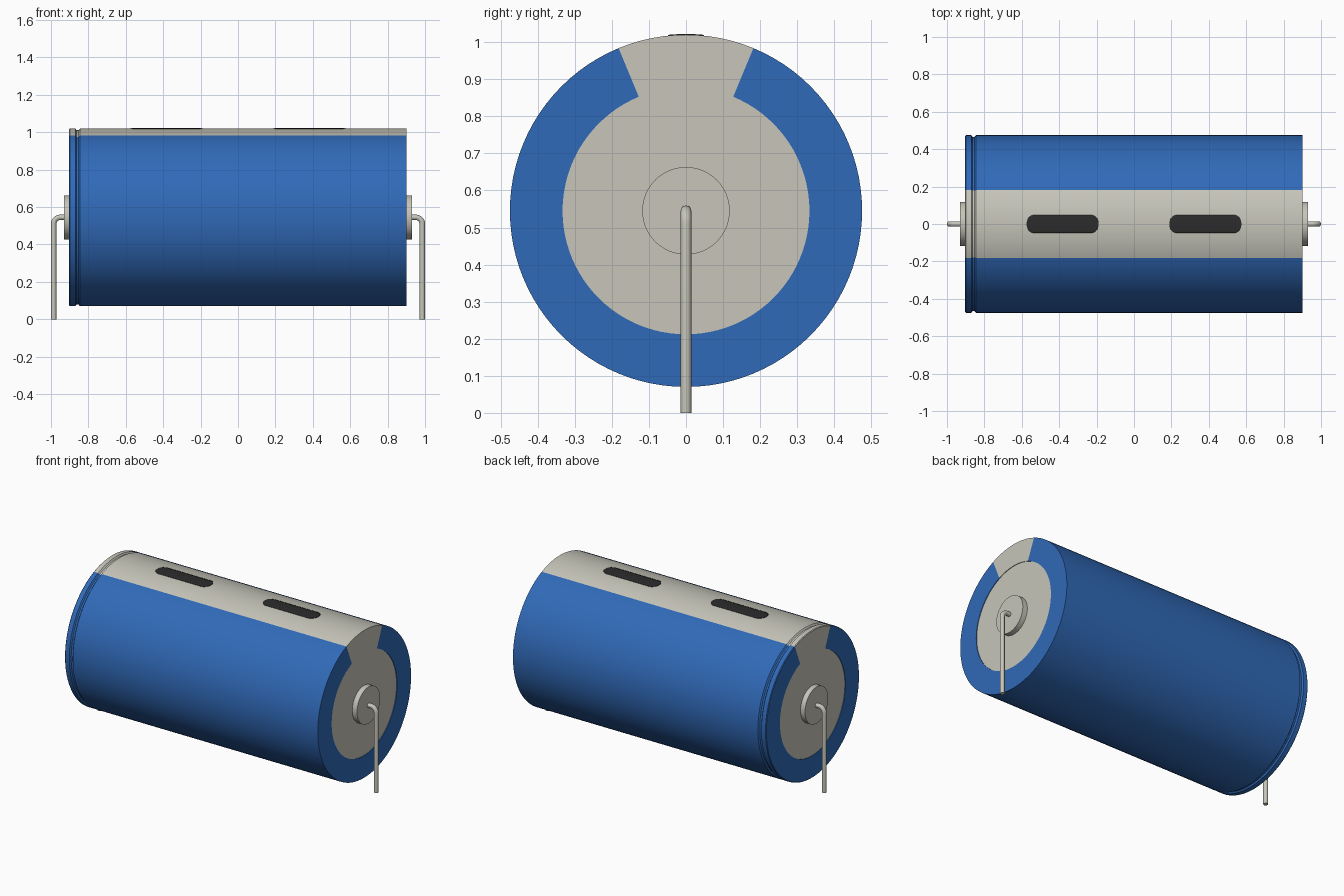
import bpy, bmesh
from math import sin, cos, pi, asin, sqrt, radians

if "Cube" in bpy.data.objects:
    bpy.data.objects.remove(bpy.data.objects["Cube"])

AXIS_Z, R, DISC_R = 0.545, 0.475, 0.333
SEGS = 96
STRIPE = radians(22.5)


def material(name, rgb):
    m = bpy.data.materials.new(name)
    m.use_nodes = True
    m.diffuse_color = (*rgb, 1)
    m.node_tree.nodes["Principled BSDF"].inputs["Base Color"].default_value = (*rgb, 1)
    return m


blue = material("blue sleeve", (0.03, 0.143, 0.48))
grey = material("warm grey", (0.57, 0.56, 0.49))
dark = material("dark marking", (0.025, 0.025, 0.025))


def finish(name, bm, mats):
    bmesh.ops.recalc_face_normals(bm, faces=bm.faces)
    mesh = bpy.data.meshes.new(name)
    bm.to_mesh(mesh)
    bm.free()
    for m in mats:
        mesh.materials.append(m)
    mesh.shade_smooth()
    mesh.set_sharp_from_angle(angle=radians(30))
    ob = bpy.data.objects.new(name, mesh)
    bpy.context.collection.objects.link(ob)
    return ob


def lathe(name, profile, mats, segs=SEGS, paint=None):
    """Spin (x, radius) points about the long axis; paint(angle, ring) picks the colour."""
    bm = bmesh.new()
    rings = [[bm.verts.new((x, r * sin(2 * pi * k / segs), AXIS_Z + r * cos(2 * pi * k / segs)))
              for k in range(segs)] for x, r in profile]
    for i, (a, b) in enumerate(zip(rings, rings[1:])):
        for k in range(segs):
            n = (k + 1) % segs
            f = bm.faces.new((a[k], a[n], b[n], b[k]))
            if paint:
                angle = 2 * pi * (k + 0.5) / segs
                f.material_index = paint(min(angle, 2 * pi - angle), i)
    for ring in (rings[0], rings[-1]):
        bm.faces.new(ring).material_index = len(mats) - 1
    return finish(name, bm, mats)


# Sleeved can: recessed end discs, crimp groove near one end, grey stripe on top
can = [(-0.899, DISC_R), (-0.903, DISC_R), (-0.903, 0.471), (-0.899, R),
       (-0.870, R), (-0.863, 0.466), (-0.852, 0.466), (-0.845, R),
       (0.901, R), (0.901, DISC_R), (0.897, DISC_R)]
lathe("can_body", can, [blue, grey], paint=lambda a, ring: int(a < STRIPE))

# End bosses and bent leads
for side, label in ((-1, "right"), (1, "left")):
    lathe(label + "_boss", [(side * 0.89, 0.118), (side * 0.931, 0.118)], [grey], 64)

    wire, bend = 0.0145, 0.035
    x_out = 1 - wire
    path = [(0.90, AXIS_Z)]
    for i in range(9):
        t = i / 8 * pi / 2
        path.append((x_out - bend + bend * sin(t), AXIS_Z - bend + bend * cos(t)))
    path.append((x_out, 0))
    curve = bpy.data.curves.new(label + "_lead", "CURVE")
    curve.dimensions = "3D"
    curve.bevel_depth = wire
    curve.bevel_resolution = 4
    curve.use_fill_caps = True
    spline = curve.splines.new("POLY")
    spline.points.add(len(path) - 1)
    for p, (x, z) in zip(spline.points, path):
        p.co = (side * x, 0, z, 1)
    spline.use_smooth = True
    curve.materials.append(grey)
    bpy.context.collection.objects.link(bpy.data.objects.new(label + "_lead", curve))


# Dark rounded markings, thin plates wrapped over the stripe
def marking(name, centre, half_len=0.192, half_wid=0.048, corner=0.042):
    bm = bmesh.new()
    steps = [corner * (1 - cos(i / 8 * pi / 2)) for i in range(9)]
    xs = [(-half_len + s, s) for s in steps] + [(half_len - s, s) for s in reversed(steps)]
    rows = []
    for x, s in xs:
        w = half_wid - corner + sqrt(max(0, corner ** 2 - (corner - s) ** 2))
        row = []
        for j in range(13):
            a = asin(w * (j / 6 - 1) / R)
            row.append(bm.verts.new((centre + x, (R + 0.002) * sin(a), AXIS_Z + (R + 0.002) * cos(a))))
        rows.append(row)
    for a, b in zip(rows, rows[1:]):
        for j in range(12):
            bm.faces.new((a[j], b[j], b[j + 1], a[j + 1]))
    ob = finish(name, bm, [dark])
    solid = ob.modifiers.new("thickness", "SOLIDIFY")
    solid.thickness = 0.004
    solid.offset = -1
    return ob


for side, label in ((-1, "right"), (1, "left")):
    marking(label + "_marking", side * 0.382)
